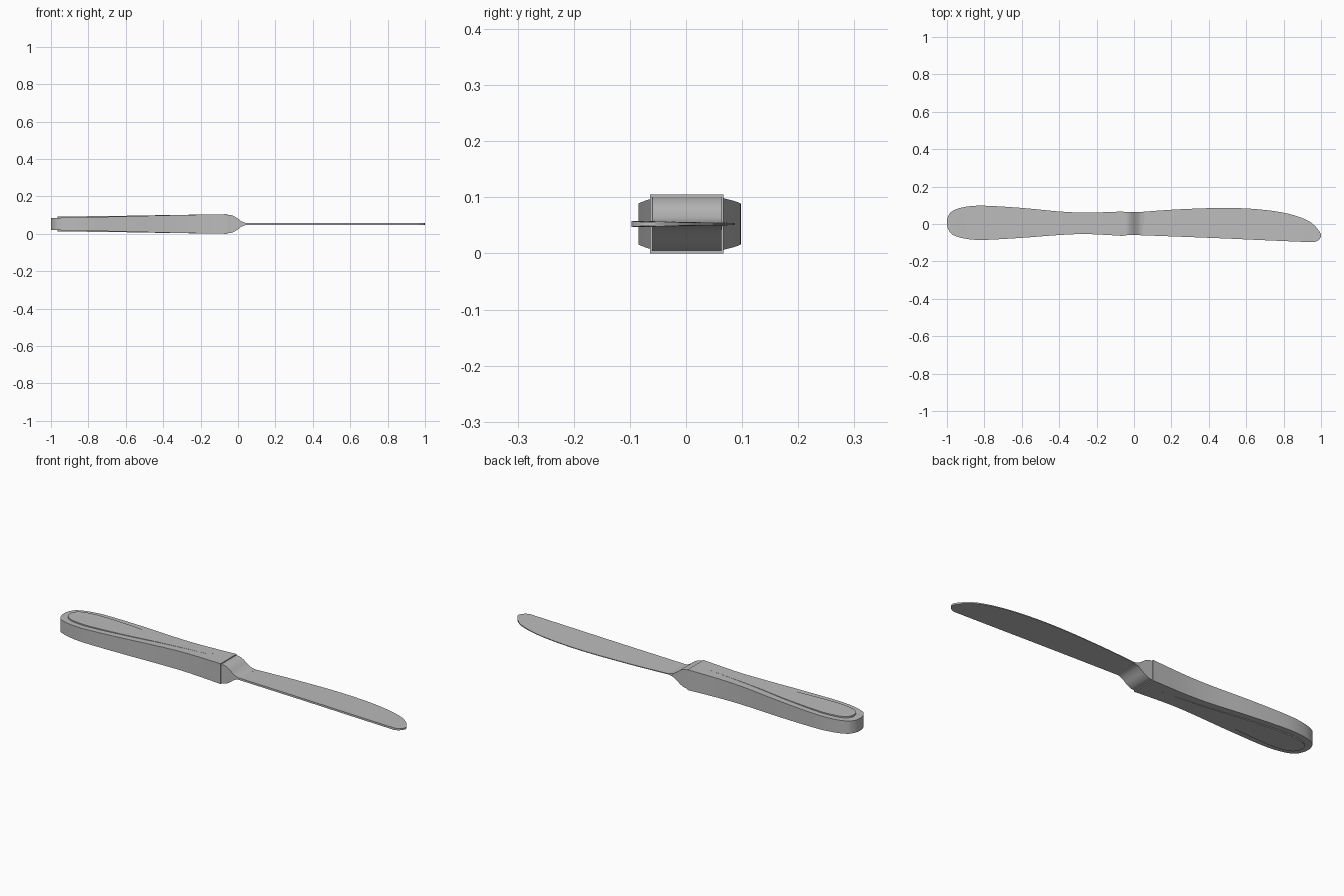
import bpy
import bmesh
import math

cube = bpy.data.objects.get("Cube")
if cube:
    bpy.data.objects.remove(cube, do_unlink=True)

MID_Z = 0.0525

steel = bpy.data.materials.new("brushed steel")
steel.use_nodes = True
steel.diffuse_color = (0.5, 0.5, 0.5, 1)
steel.node_tree.nodes["Principled BSDF"].inputs["Base Color"].default_value = (0.5, 0.5, 0.5, 1)


def spline(rows, steps):
    """Smooth curve through rows of any width."""
    pts = [rows[0]] + rows + [rows[-1]]
    out = []
    for a, b, c, d in zip(pts, pts[1:], pts[2:], pts[3:]):
        for i in range(steps):
            t = i / steps
            out.append([
                q + t / 2 * (r - p + t * (2 * p - 5 * q + 4 * r - s + t * (3 * (q - r) + s - p)))
                for p, q, r, s in zip(a, b, c, d)])
    return out + [rows[-1]]


def loft(name, rows, steps=6):
    """Each row: x, front y, back y, half thickness at front, at back."""
    bm = bmesh.new()
    rings = []
    for x, y0, y1, h0, h1 in spline(rows, steps):
        corners = ((y0, -h0), (y1, -h1), (y1, h1), (y0, h0))
        rings.append([bm.verts.new((x, y, MID_Z + h)) for y, h in corners])
    for a, b in zip(rings, rings[1:]):
        for i in range(4):
            j = (i + 1) % 4
            bm.faces.new((a[i], a[j], b[j], b[i]))
    bm.faces.new(rings[0])
    bm.faces.new(rings[-1])
    bmesh.ops.recalc_face_normals(bm, faces=bm.faces)
    mesh = bpy.data.meshes.new(name)
    bm.to_mesh(mesh)
    bm.free()
    mesh.materials.append(steel)
    obj = bpy.data.objects.new(name, mesh)
    bpy.context.collection.objects.link(obj)
    bpy.ops.object.select_all(action='DESELECT')
    obj.select_set(True)
    bpy.context.view_layer.objects.active = obj
    bpy.ops.object.shade_smooth_by_angle(angle=math.radians(30))
    return obj


def even(x, y0, y1, h):
    return (x, y0, y1, h, h)


# Handle with a rounded butt and a narrow waist
loft("handle", [
    even(-1.0, -0.005, 0.02, 0.032),
    even(-0.992, -0.03, 0.045, 0.032),
    even(-0.97, -0.057, 0.07, 0.033),
    even(-0.91, -0.077, 0.09, 0.034),
    even(-0.81, -0.085, 0.098, 0.036),
    even(-0.6, -0.074, 0.086, 0.041),
    even(-0.4, -0.059, 0.067, 0.046),
    even(-0.25, -0.054, 0.061, 0.049),
    even(-0.055, -0.064, 0.067, 0.0525),
])

# Raised teardrop panel, standing proud of both broad faces
loft("handle_panel", [
    even(-0.965, 0.0, 0.016, 0.041),
    even(-0.958, -0.018, 0.034, 0.041),
    even(-0.935, -0.038, 0.053, 0.041),
    even(-0.89, -0.051, 0.064, 0.041),
    even(-0.8, -0.056, 0.069, 0.0415),
    even(-0.6, -0.042, 0.054, 0.044),
    even(-0.4, -0.022, 0.03, 0.0475),
    even(-0.15, -0.004, 0.01, 0.051),
])

# Bolster curving down from the handle to the blade
loft("bolster", [
    even(-0.055, -0.061, 0.063, 0.0475),
    even(-0.035, -0.06, 0.063, 0.047),
    even(-0.012, -0.06, 0.063, 0.037),
    even(0.012, -0.06, 0.063, 0.019),
    even(0.032, -0.06, 0.064, 0.008),
    even(0.055, -0.061, 0.065, 0.003),
])

# Blade, thick along the front spine and thin along the curved edge
loft("blade", [
    (0.03, -0.06, 0.064, 0.005, 0.002),
    (0.25, -0.068, 0.079, 0.005, 0.002),
    (0.5, -0.078, 0.086, 0.005, 0.002),
    (0.68, -0.086, 0.077, 0.005, 0.002),
    (0.82, -0.092, 0.056, 0.005, 0.002),
    (0.92, -0.096, 0.023, 0.005, 0.003),
    (0.965, -0.096, -0.008, 0.005, 0.003),
    (0.99, -0.083, -0.038, 0.004, 0.004),
    (1.0, -0.065, -0.055, 0.004, 0.004),
])
